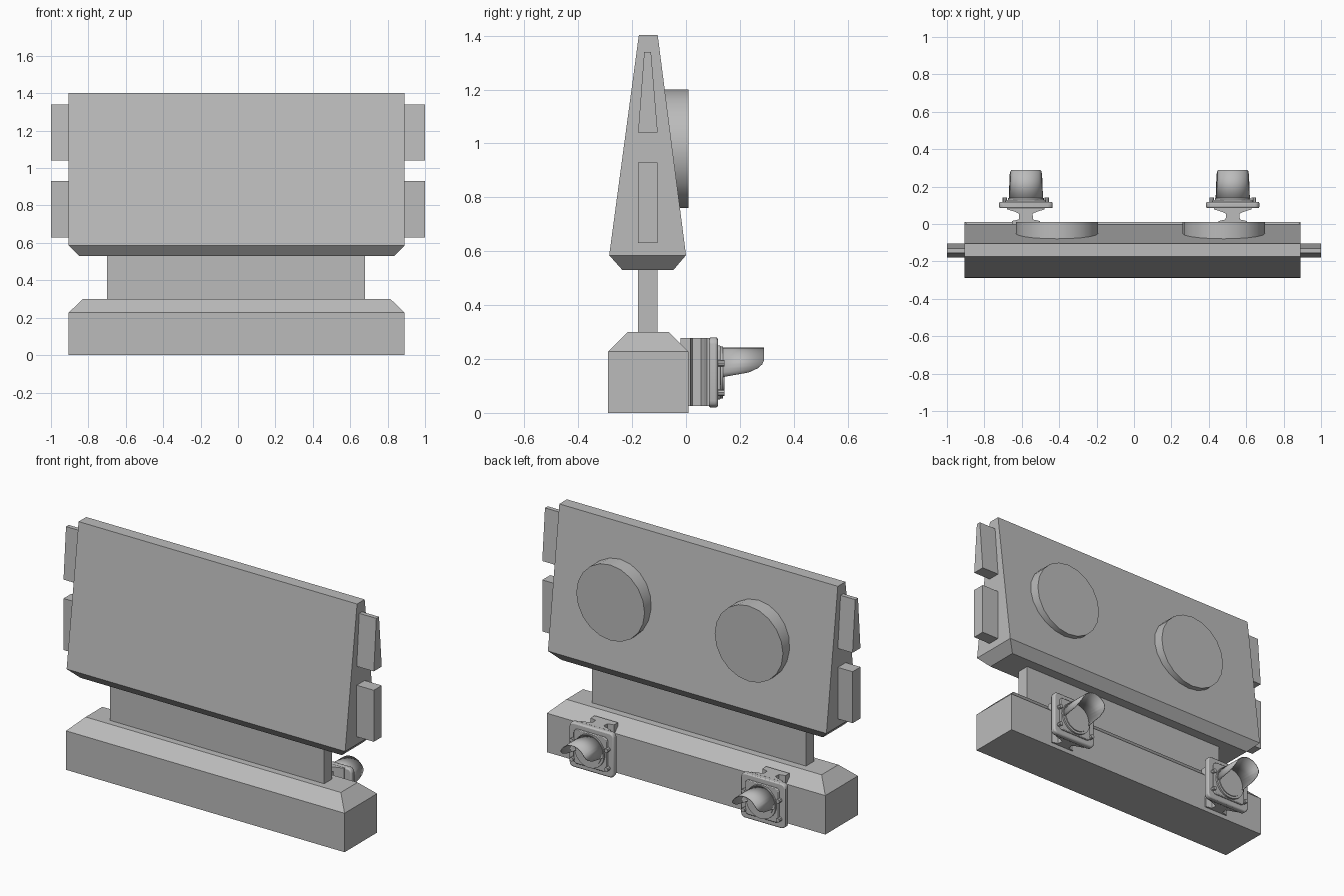
import bpy, bmesh, math
from mathutils import Matrix, Vector

if "Cube" in bpy.data.objects:
    bpy.data.objects.remove(bpy.data.objects["Cube"])

grey = bpy.data.materials.new("light grey")
grey.use_nodes = True
colour = (0.5, 0.5, 0.5, 1)
grey.diffuse_color = colour
grey.node_tree.nodes["Principled BSDF"].inputs["Base Color"].default_value = colour


def finish(name, bm, smooth=False, bevel=0):
    bmesh.ops.recalc_face_normals(bm, faces=bm.faces)
    mesh = bpy.data.meshes.new(name)
    bm.to_mesh(mesh)
    bm.free()
    mesh.materials.append(grey)
    obj = bpy.data.objects.new(name, mesh)
    bpy.context.collection.objects.link(obj)
    if bevel:
        mod = obj.modifiers.new("rounded", "BEVEL")
        mod.width, mod.segments = bevel, 2
    if smooth:
        bpy.ops.object.select_all(action="DESELECT")
        obj.select_set(True)
        bpy.context.view_layer.objects.active = obj
        bpy.ops.object.shade_smooth_by_angle(angle=math.radians(35))
    return obj


def loft(name, rings, **kw):
    """Closed solid through rings of points with equal counts."""
    bm = bmesh.new()
    loops = [[bm.verts.new(p) for p in ring] for ring in rings]
    for a, b in zip(loops, loops[1:]):
        for i in range(len(a)):
            j = (i + 1) % len(a)
            bm.faces.new((a[i], a[j], b[j], b[i]))
    bm.faces.new(loops[0])
    bm.faces.new(loops[-1])
    return finish(name, bm, **kw)


def rect(x0, x1, y0, y1, z):
    return [(x0, y0, z), (x1, y0, z), (x1, y1, z), (x0, y1, z)]


def disc(name, x, z, radius, y0, y1, sides):
    bm = bmesh.new()
    place = Matrix.Translation((x, (y0 + y1) / 2, z)) @ Matrix.Rotation(math.pi / 2, 4, "X")
    bmesh.ops.create_cone(bm, cap_ends=True, segments=sides, radius1=radius,
                          radius2=radius, depth=y1 - y0, matrix=place)
    return finish(name, bm, smooth=True)


def rounded_plate(name, x, z, half_w, half_h, r, y0, y1, bevel):
    ring = []
    for k, (sx, sz) in enumerate([(1, 1), (-1, 1), (-1, -1), (1, -1)]):
        for step in range(4):
            a = math.pi / 2 * (k + step / 3)
            ring.append((x + sx * (half_w - r) + r * math.cos(a),
                         z + sz * (half_h - r) + r * math.sin(a)))
    return loft(name, [[(px, y, pz) for px, pz in ring] for y in (y0, y1)],
                smooth=True, bevel=bevel)


# Base, post and tapered sign panel
L, R = -0.905, 0.89
loft("base", [rect(L, R, -0.29, 0.01, 0), rect(L, R, -0.29, 0.01, 0.227),
              rect(L + 0.075, R - 0.075, -0.217, -0.063, 0.3)])
loft("post", [rect(-0.7, 0.68, -0.178, -0.105, z) for z in (0.29, 0.54)])
loft("sign_panel", [rect(L + 0.055, R - 0.055, -0.236, -0.047, 0.53),
                    rect(L, R, -0.285, 0, 0.585),
                    rect(L, R, -0.175, -0.105, 1.402)])

# Side tabs
for side, x0, x1 in (("right", -1, L + 0.02), ("left", R - 0.02, 1)):
    loft("lower_tab_" + side, [rect(x0, x1, -0.178, -0.105, z) for z in (0.63, 0.93)])
    loft("upper_tab_" + side, [rect(x0, x1, -0.178, -0.105, 1.04),
                               rect(x0, x1, -0.155, -0.13, 1.34)])

# Round housings on the back
for side, x in (("right", -0.412), ("left", 0.48)):
    disc("round_housing_" + side, x, 0.98, 0.22, -0.11, 0.01, 20)


def hood(name, x, z):
    """Half-tube visor whose lower edges curve up towards the tip."""
    bm = bmesh.new()
    rows = []
    for i in range(21):
        a = math.radians(-10 + 10 * i)
        drop = max(0, (0.05 - 0.09 * math.sin(a)) / 0.066)
        length = 0.165 * math.sqrt(max(0.004, 1 - min(1, drop) ** 2))
        row = []
        for t in (0, 1):
            r = 0.09 - 0.004 * t
            row.append(bm.verts.new((x + r * math.cos(a), 0.125 + t * length,
                                     z + 0.09 * math.sin(a))))
        rows.append(row)
    for a, b in zip(rows, rows[1:]):
        bm.faces.new((a[0], a[1], b[1], b[0]))
    obj = finish(name, bm, smooth=True)
    mod = obj.modifiers.new("thickness", "SOLIDIFY")
    mod.thickness, mod.offset = 0.004, 0


# Signal lamps on the back of the base
bracket = [(0.075, -0.02), (0.075, 0.016), (0.038, 0.024), (0.036, 0.055),
           (0.06, 0.066), (0.1, 0.078), (0.1, 0.09)]
for side, x in (("right", -0.578), ("left", 0.528)):
    outline = bracket + [(-px, py) for px, py in reversed(bracket)]
    loft("lamp_bracket_" + side,
         [[(x + px, py, z) for px, py in outline] for z in (0.025, 0.278)])
    rounded_plate("lamp_plate_" + side, x, 0.15, 0.143, 0.13, 0.025, 0.085, 0.118, 0.008)
    rounded_plate("lamp_frame_" + side, x, 0.15, 0.108, 0.1, 0.02, 0.115, 0.128, 0.004)
    disc("lens_ring_" + side, x, 0.15, 0.096, 0.12, 0.138, 28)
    disc("lens_" + side, x, 0.15, 0.082, 0.13, 0.143, 28)
    for k, (sx, dz) in enumerate([(-1, 0.035), (1, 0.035), (-1, -0.075), (1, -0.075)]):
        disc(f"lamp_bolt_{side}_{k + 1}", x + sx * 0.112, 0.15 + dz, 0.012, 0.11, 0.142, 8)
    hood("lamp_hood_" + side, x, 0.15)
